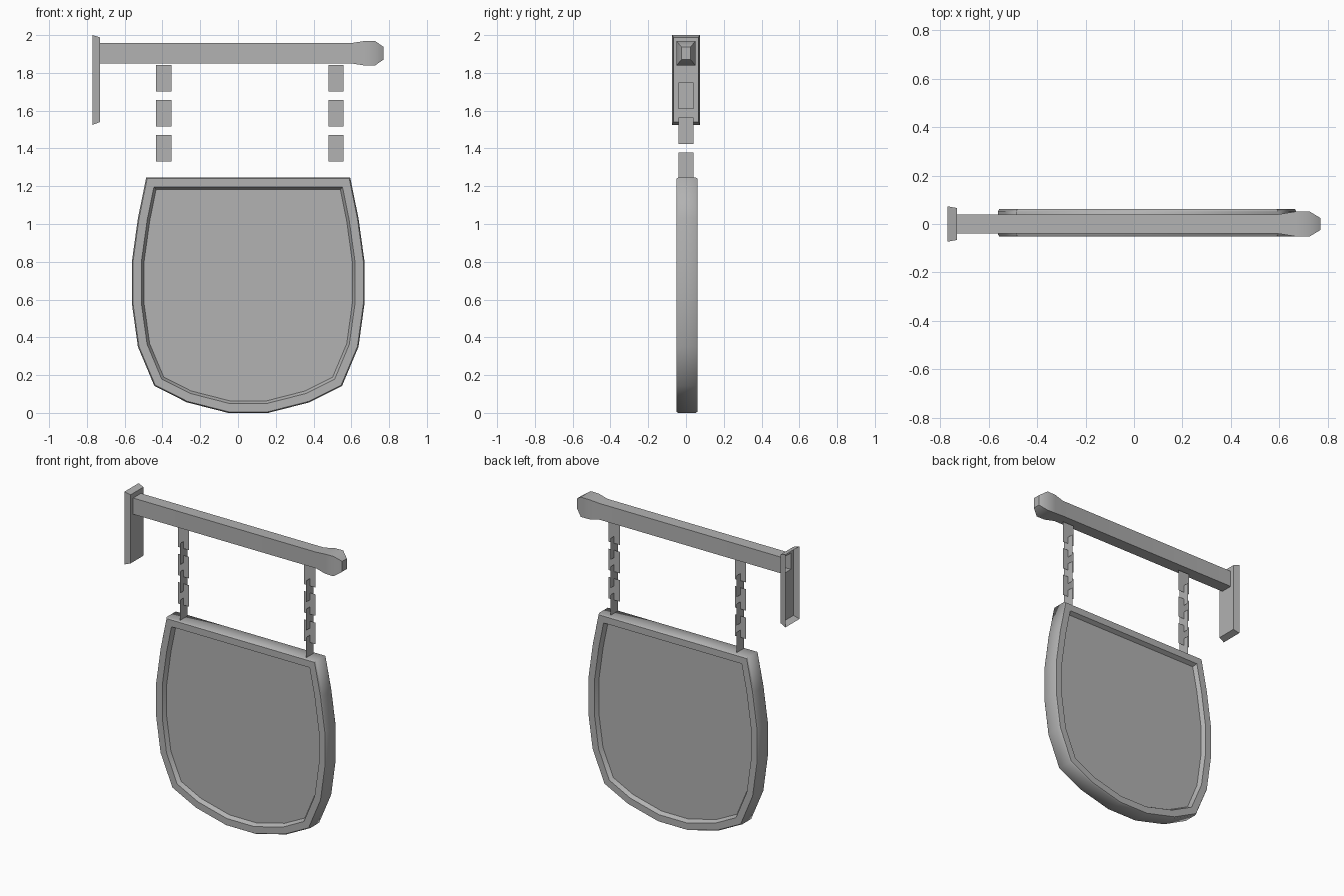
import bpy, bmesh, math
from mathutils import Vector

if "Cube" in bpy.data.objects:
    bpy.data.objects.remove(bpy.data.objects["Cube"])

# Mid-dark grey shared by all parts
GREY = bpy.data.materials.new("dark_grey")
GREY.diffuse_color = (0.445, 0.445, 0.445, 1)
GREY.use_nodes = True
GREY.node_tree.nodes["Principled BSDF"].inputs["Base Color"].default_value = GREY.diffuse_color


def finish(name, verts, faces, smooth=None, fix_normals=True):
    me = bpy.data.meshes.new(name)
    me.from_pydata(verts, [], faces)
    me.materials.append(GREY)
    if fix_normals:
        bm = bmesh.new()
        bm.from_mesh(me)
        bmesh.ops.recalc_face_normals(bm, faces=bm.faces)
        bm.to_mesh(me)
        bm.free()
    ob = bpy.data.objects.new(name, me)
    bpy.context.collection.objects.link(ob)
    if smooth:
        bpy.ops.object.select_all(action='DESELECT')
        ob.select_set(True)
        bpy.context.view_layer.objects.active = ob
        bpy.ops.object.shade_smooth_by_angle(angle=math.radians(smooth))
    return ob


def loft(name, loops, cap_start, cap_end, smooth=None):
    """Join equal-length closed loops with quads, optionally capping the ends."""
    n = len(loops[0])
    verts = [p for loop in loops for p in loop]
    faces = [(k * n + i, k * n + (i + 1) % n, (k + 1) * n + (i + 1) % n, (k + 1) * n + i)
             for k in range(len(loops) - 1) for i in range(n)]
    if cap_start:
        faces.append(tuple(range(n)))
    if cap_end:
        faces.append(tuple(range((len(loops) - 1) * n, len(loops) * n)))
    return finish(name, verts, faces, smooth)


def inset(points, d):
    """Mitred inward offset of a clockwise outline."""
    out = []
    for i, p in enumerate(points):
        a = (p - points[i - 1]).normalized()
        b = (points[(i + 1) % len(points)] - p).normalized()
        na, nb = Vector((a.y, -a.x)), Vector((b.y, -b.x))
        out.append(p + (na + nb) * d / (1 + na.dot(nb)))
    return out


def rect(x, hy, z0, z1):
    return [(x, -hy, z0), (x, hy, z0), (x, hy, z1), (x, -hy, z1)]


# Sign board: framed shield with a recessed panel on both sides
CX, CY = 0.054, 0.005
half = [(0.54, 1.246), (0.584, 1.03), (0.616, 0.80), (0.616, 0.58),
        (0.584, 0.35), (0.497, 0.143), (0.325, 0.056), (0.106, 0.0)]
outline = [Vector((CX + x, z)) for x, z in half]
outline += [Vector((CX - x, z)) for x, z in reversed(half)]
section = [(0.064, -0.03), (0.05, -0.056), (0.006, -0.056), (0, -0.046)]
section += [(d, -y) for d, y in reversed(section)]
board = loft("sign_board", [[(p.x, CY + y, p.y) for p in inset(outline, d)] for d, y in section],
             True, True, 40)
# the outer rim is smooth around its top corners too
n = len(outline)
for e in board.data.edges:
    a, b = sorted(e.vertices)
    if a // n == 3 and b - a == n:
        e.use_edge_sharp = False

# Wall plate: open at the back, its front face runs straight into the beam
ZB = 1.904
loft("wall_plate", [rect(-0.77, 0.073, 1.525, 2.0), rect(-0.73, 0.066, 1.54, 1.988),
                    rect(-0.73, 0.04, ZB - 0.053, ZB + 0.053)], False, False)

# Beam with a swollen, tapered end knob
beam = [(-0.73, 0.04, 0.053), (0.595, 0.04, 0.053), (0.665, 0.051, 0.064),
        (0.725, 0.051, 0.065), (0.77, 0.024, 0.034)]
loft("beam", [rect(x, hy, ZB - hz, ZB + hz) for x, hy, hz in beam], False, True, 50)

# Chains: flat link cards, alternately facing the front and the side
W, H, STEP = 0.04, 0.14, 0.0925
for side, cx in (("left", -0.393), ("right", 0.519)):
    verts, faces = [], []
    for i in range(6):
        top = 1.842 - i * STEP
        dx, dy = (W, 0) if i % 2 == 0 else (0, W)
        b = len(verts)
        verts += [(cx - dx, -dy, top - H), (cx + dx, dy, top - H),
                  (cx + dx, dy, top), (cx - dx, -dy, top)]
        faces.append((b, b + 1, b + 2, b + 3))
    finish(side + "_chain", verts, faces, fix_normals=False)
